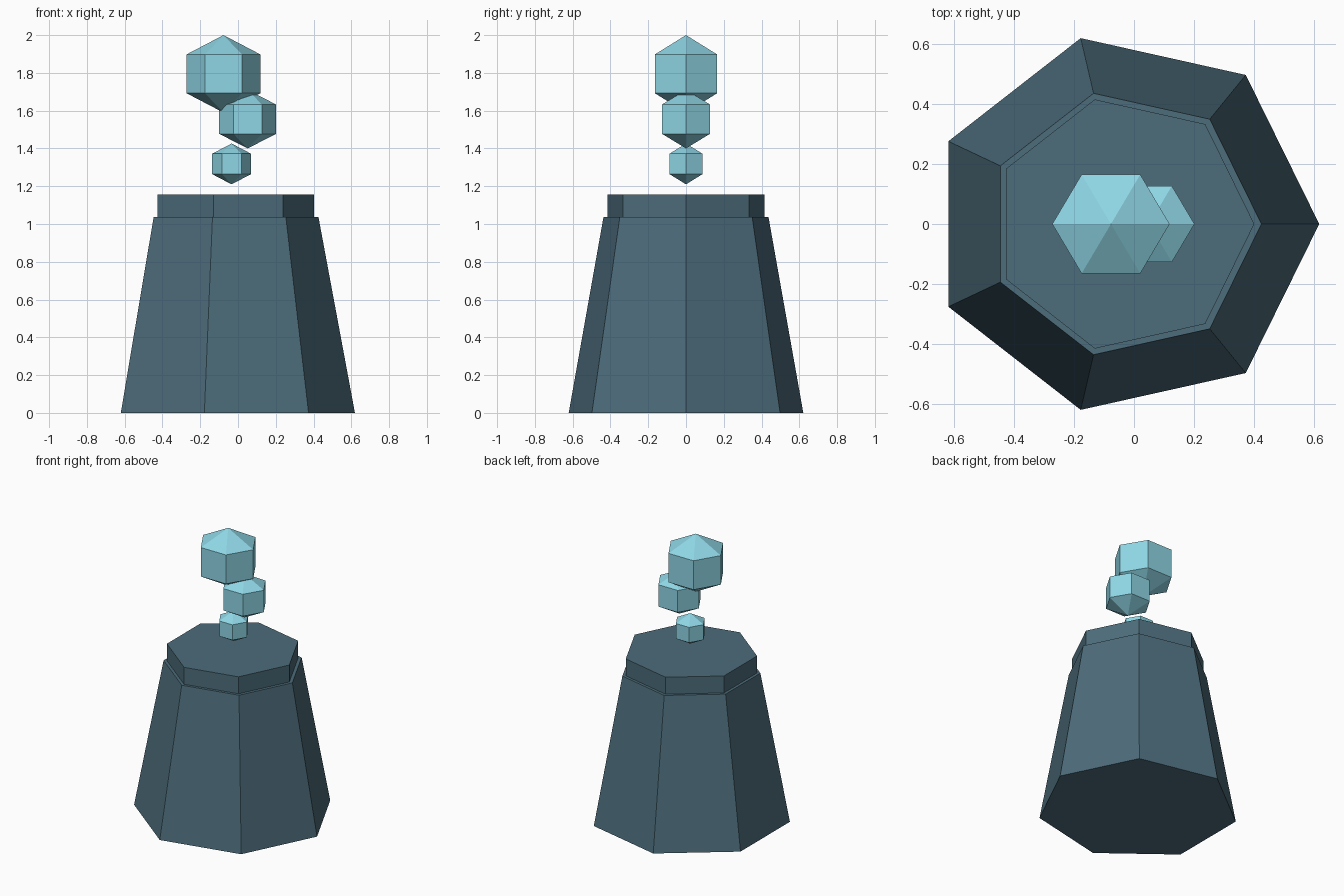
import bpy, bmesh
from math import sin, cos, pi

old = bpy.data.objects.get("Cube")
if old:
    bpy.data.objects.remove(old)


def to_linear(c):
    return c / 12.92 if c <= 0.04045 else ((c + 0.055) / 1.055) ** 2.4


def make_material(name, rgb):
    colour = [to_linear(c) for c in rgb] + [1]
    mat = bpy.data.materials.new(name)
    mat.use_nodes = True
    mat.diffuse_color = colour
    mat.node_tree.nodes["Principled BSDF"].inputs["Base Color"].default_value = colour
    return mat


def finish(bm, name, mat):
    bmesh.ops.recalc_face_normals(bm, faces=bm.faces)
    mesh = bpy.data.meshes.new(name)
    bm.to_mesh(mesh)
    bm.free()
    mesh.materials.append(mat)
    obj = bpy.data.objects.new(name, mesh)
    bpy.context.collection.objects.link(obj)
    return obj


def ring(bm, sides, x, rx, ry, z):
    return [bm.verts.new((x + rx * cos(2 * pi * i / sides),
                          ry * sin(2 * pi * i / sides), z)) for i in range(sides)]


def bridge(bm, low, high):
    n = len(low)
    for i in range(n):
        j = (i + 1) % n
        bm.faces.new((low[i], low[j], high[j], high[i]))


def frustum(name, sides, x, bottom, top, mat):
    """Closed tapered prism; bottom and top are (rx, ry, z)."""
    bm = bmesh.new()
    low, high = ring(bm, sides, x, *bottom), ring(bm, sides, x, *top)
    bridge(bm, low, high)
    bm.faces.new(low[::-1])
    bm.faces.new(high)
    return finish(bm, name, mat)


def crystal(name, x, z, rx, ry, half, mat):
    """Six-sided block with a pyramid at each end."""
    bm = bmesh.new()
    low = ring(bm, 6, x, rx, ry, z - half / 2)
    high = ring(bm, 6, x, rx, ry, z + half / 2)
    bridge(bm, low, high)
    for loop, tip_z in ((low, z - half), (high, z + half)):
        tip = bm.verts.new((x, 0, tip_z))
        for i in range(6):
            bm.faces.new((loop[i], loop[(i + 1) % 6], tip))
    return finish(bm, name, mat)


slate = make_material("dark slate", (0.30, 0.425, 0.48))
aqua = make_material("pale aqua", (0.56, 0.84, 0.90))

# Tapered seven-sided base and its cap
frustum("base", 7, -0.033, (0.652, 0.637, 0), (0.459, 0.448, 1.037), slate)
frustum("cap", 7, -0.034, (0.436, 0.427, 1.037), (0.436, 0.427, 1.157), slate)

# Floating blocks, growing upwards
crystal("small_puff", -0.034, 1.318, 0.103, 0.101, 0.108, aqua)
crystal("middle_puff", 0.051, 1.555, 0.151, 0.147, 0.155, aqua)
crystal("large_puff", -0.077, 1.795, 0.196, 0.191, 0.205, aqua)
